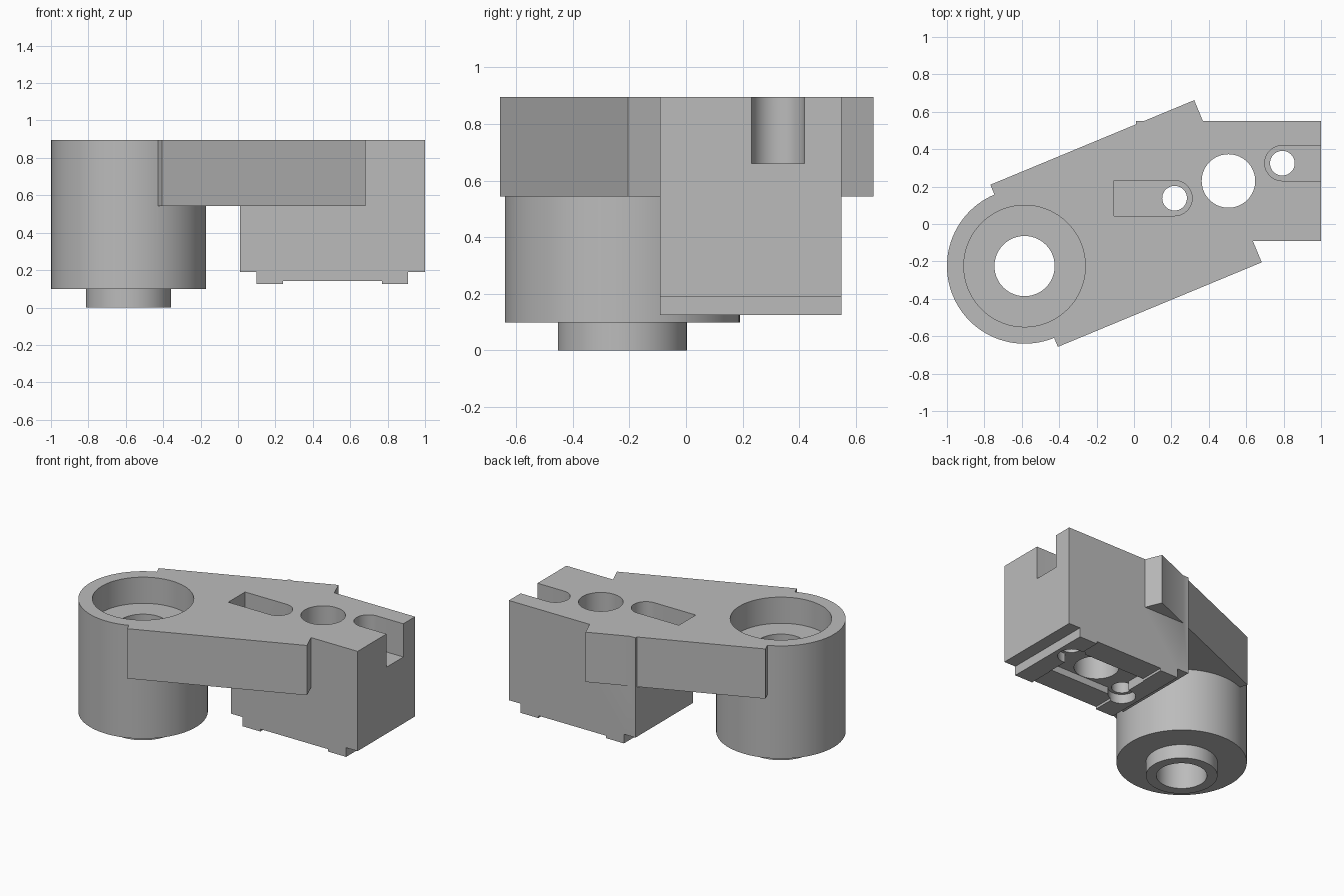
import bpy, bmesh, math
from mathutils import Vector

if "Cube" in bpy.data.objects:
    bpy.data.objects.remove(bpy.data.objects["Cube"])

TOP = 0.895
grey = bpy.data.materials.new("light grey")
grey.diffuse_color = (0.5, 0.5, 0.5, 1)
grey.use_nodes = True
grey.node_tree.nodes["Principled BSDF"].inputs["Base Color"].default_value = grey.diffuse_color


def prism(name, outline, lift):
    """Closed outline (3D points) extruded along the lift vector."""
    bm = bmesh.new()
    face = bm.faces.new([bm.verts.new(p) for p in outline])
    ext = bmesh.ops.extrude_face_region(bm, geom=[face])["geom"]
    bmesh.ops.translate(bm, vec=Vector(lift),
                        verts=[g for g in ext if isinstance(g, bmesh.types.BMVert)])
    bmesh.ops.recalc_face_normals(bm, faces=bm.faces)
    mesh = bpy.data.meshes.new(name)
    bm.to_mesh(mesh)
    bm.free()
    mesh.materials.append(grey)
    obj = bpy.data.objects.new(name, mesh)
    bpy.context.collection.objects.link(obj)
    return obj


def arc(c, r, a0, a1, n):
    return [(c[0] + r * math.cos(a0 + (a1 - a0) * i / n),
             c[1] + r * math.sin(a0 + (a1 - a0) * i / n)) for i in range(n + 1)]


def plan(name, pts, z0, z1):
    return prism(name, [(x, y, z0) for x, y in pts], (0, 0, z1 - z0))


def cylinder(name, c, r, z0, z1, n=72):
    return plan(name, arc(c, r, 0, math.tau, n)[:-1], z0, z1)


def combine(target, other, operation):
    mod = target.modifiers.new(operation, 'BOOLEAN')
    mod.operation, mod.solver, mod.object = operation, 'EXACT', other
    bpy.context.view_layer.objects.active = target
    bpy.ops.object.modifier_apply(modifier=mod.name)
    bpy.data.objects.remove(other)


PIVOT = (-0.585, -0.225)
BORE = (0.505, 0.23)
PIN_A, PIN_B = (0.217, 0.138), (0.793, 0.325)
R = 0.094

# Clamp block: stepped underside profile extruded front to back
profile = [(0.01, TOP), (0.01, 0.19), (0.1, 0.19), (0.1, 0.125), (0.24, 0.125),
           (0.24, 0.142), (0.77, 0.142), (0.77, 0.125), (0.91, 0.125),
           (0.91, 0.19), (1.0, 0.19), (1.0, TOP)]
body = prism("bracket_body", [(x, -0.092, z) for x, z in profile], (0, 0.642, 0))

# Angled bridge, pivot drum and the locating boss below it
bridge = plan("bridge", [(-0.768, 0.21), (-0.407, -0.657), (0.683, -0.205), (0.322, 0.662)],
              0.543, TOP)
combine(body, bridge, 'UNION')
combine(body, cylinder("drum", PIVOT, 0.415, 0.098, TOP, 96), 'UNION')
combine(body, cylinder("boss", PIVOT, 0.228, 0, 0.3), 'UNION')

# Pivot bore with counterbore, and the main bore through the block
cuts = [cylinder("counterbore", PIVOT, 0.325, 0.71, 1),
        cylinder("pivot_bore", PIVOT, 0.161, -0.1, 0.8),
        plan("pocket", [(0.235, 0.085), (0.775, 0.085), (0.775, 0.375), (0.235, 0.375)],
             0.05, 0.19),
        cylinder("main_bore", BORE, 0.143, 0.1, 1)]

# Pin holes with bottom counterbores
for pin in (PIN_A, PIN_B):
    cuts += [cylinder("pin_recess", pin, 0.088, 0.05, 0.19, 48),
             cylinder("pin_hole", pin, 0.066, 0.1, 1, 48)]

# Round-ended slots in the top face
q = math.pi / 2
cuts.append(plan("slot_inner", [(-0.107, PIN_A[1] + R), (-0.107, PIN_A[1] - R)]
                 + arc(PIN_A, R, -q, q, 24), 0.66, 1))
cuts.append(plan("slot_outer", [(1.1, PIN_B[1] - R), (1.1, PIN_B[1] + R)]
                 + arc(PIN_B, R, q, 3 * q, 24), 0.66, 1))
for cut in cuts:
    combine(body, cut, 'DIFFERENCE')

# Smooth round walls, crisp edges
bpy.ops.object.select_all(action='DESELECT')
body.select_set(True)
bpy.context.view_layer.objects.active = body
bpy.ops.object.shade_smooth_by_angle(angle=math.radians(30))
